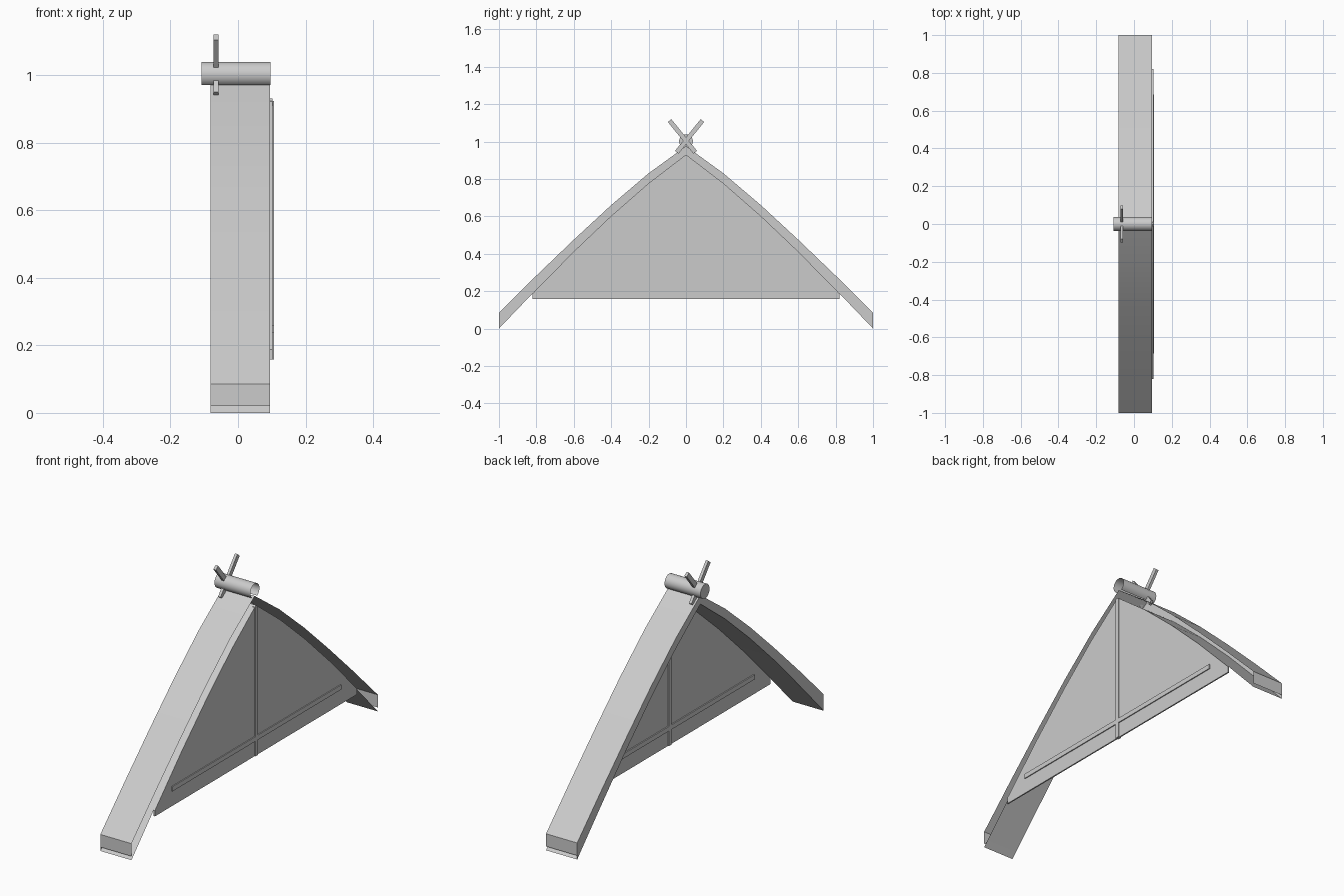
import bpy, bmesh, math
from mathutils import Matrix

if "Cube" in bpy.data.objects:
    bpy.data.objects.remove(bpy.data.objects["Cube"])

XL, XR = -0.082, 0.095            # roof strip extent in x (right side is open)
TOP = [(0, .975), (.2, .83), (.4, .66), (.6, .475), (.8, .283), (1, .085)]
LOW = [(0, .93), (.2, .777), (.4, .602), (.6, .412), (.82, .188), (1, 0)]


def both(half):
    """Mirror a half profile that starts on y = 0."""
    return [(-y, z) for y, z in reversed(half[1:])] + half


def finish(name, bm, smooth=False):
    me = bpy.data.meshes.new(name)
    bm.to_mesh(me)
    bm.free()
    ob = bpy.data.objects.new(name, me)
    bpy.context.collection.objects.link(ob)
    if smooth:
        bpy.ops.object.select_all(action='DESELECT')
        bpy.context.view_layer.objects.active = ob
        ob.select_set(True)
        bpy.ops.object.shade_smooth_by_angle(angle=math.radians(30))
    return ob


def box(name, size, loc, rot_x=0):
    bm = bmesh.new()
    bmesh.ops.create_cube(bm, size=1)
    bm.transform(Matrix.Translation(loc) @ Matrix.Rotation(rot_x, 4, 'X')
                 @ Matrix.Diagonal((*size, 1)))
    return finish(name, bm)


# Hollow roof strip: upper skin, lower skin, closed left side, end boards
bm = bmesh.new()


def row(x, pts):
    return [bm.verts.new((x, y, z)) for y, z in pts]


tl, tr = row(XL, both(TOP)), row(XR, both(TOP))
ll, lr = row(XL, both(LOW)), row(XR, both(LOW))
for i in range(len(tl) - 1):
    bm.faces.new((tl[i], tr[i], tr[i + 1], tl[i + 1]))
    bm.faces.new((ll[i], ll[i + 1], lr[i + 1], lr[i]))
    bm.faces.new((tl[i], tl[i + 1], ll[i + 1], ll[i]))
for i, s in ((0, -1), (-1, 1)):
    a, b = row(XL, [(s, .02)])[0], row(XR, [(s, .02)])[0]
    f = [tl[i], a, b, tr[i]]
    bm.faces.new(f if s < 0 else f[::-1])
finish("roof_strip", bm, True)

# Gable panel under the roof curve
bm = bmesh.new()
outline = both(LOW[:5] + [(.82, .158)])
face = bm.faces.new([bm.verts.new((.095, y, z)) for y, z in outline])
ext = bmesh.ops.extrude_face_region(bm, geom=[face])
bmesh.ops.translate(bm, vec=(.007, 0, 0),
                    verts=[v for v in ext['geom'] if isinstance(v, bmesh.types.BMVert)])
bmesh.ops.recalc_face_normals(bm, faces=bm.faces)
finish("gable_panel", bm)

# Battens standing proud on both sides of the panel
box("vertical_batten", (.018, .022, .765), (.098, 0, .541))
box("horizontal_batten", (.018, 1.37, .024), (.098, 0, .248))

# Ridge log, open at the right end
bm = bmesh.new()
bmesh.ops.create_cone(bm, cap_ends=True, segments=24, radius1=.037, radius2=.037, depth=.204)
bm.transform(Matrix.Translation((-.006, 0, 1.002)) @ Matrix.Rotation(math.pi / 2, 4, 'Y'))
bmesh.ops.delete(bm, geom=[f for f in bm.faces if f.normal.x > .9
                           or f.calc_center_median().x > .09], context='FACES_ONLY')
finish("ridge_log", bm, True)

# Crossed finials through the log
for s, side in ((1, "front"), (-1, "back")):
    box("finial_" + side, (.014, .024, .218), (-.065, -s * .019, 1.027), s * math.radians(39))
